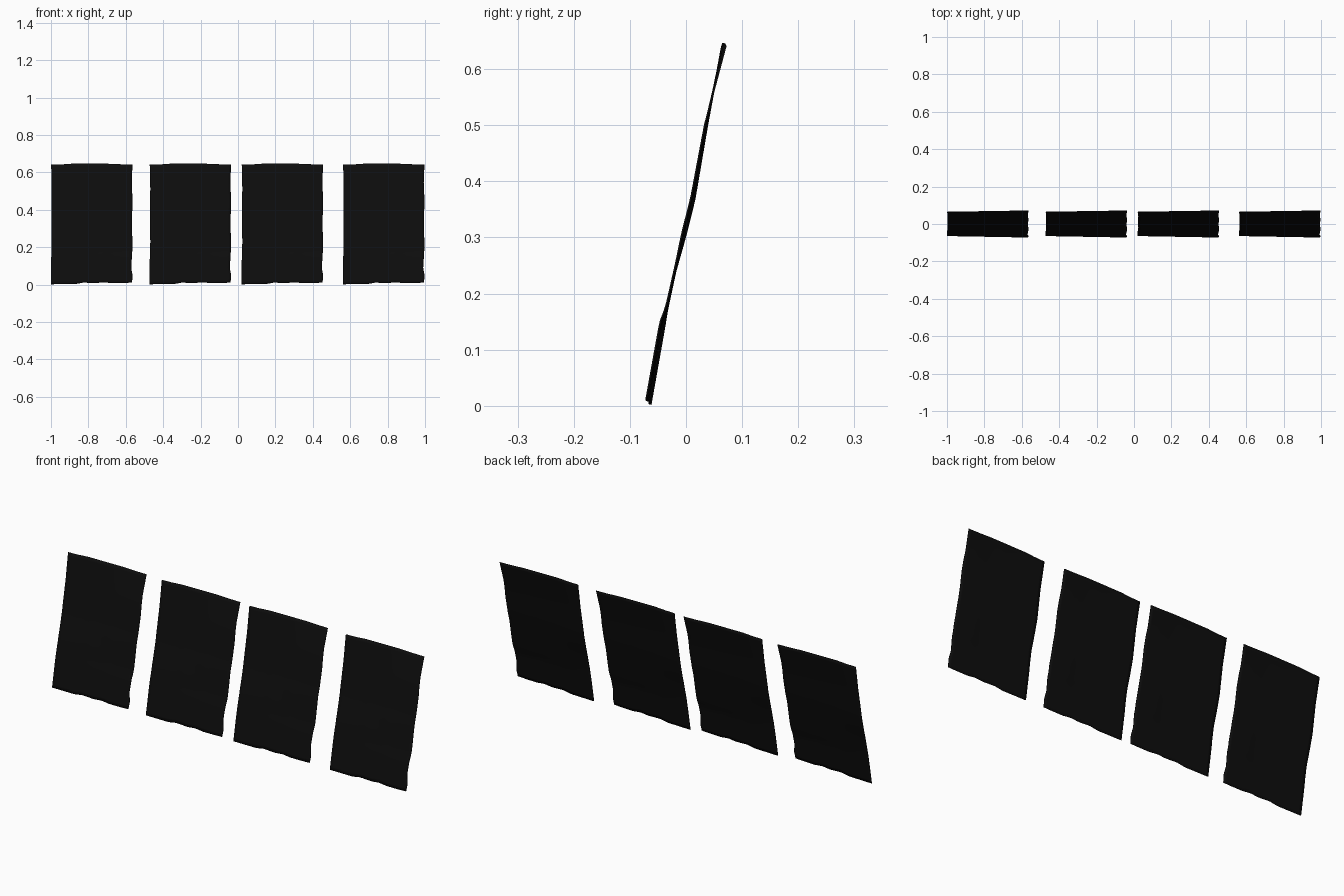
import bpy, bmesh

if "Cube" in bpy.data.objects:
    bpy.data.objects.remove(bpy.data.objects["Cube"])

black = bpy.data.materials.new("black_fabric")
black.diffuse_color = (0.004, 0.004, 0.004, 1)
black.use_nodes = True
black.node_tree.nodes["Principled BSDF"].inputs["Base Color"].default_value = black.diffuse_color

WIDTH = 0.437
NU, NV = 28, 40


def curve(points, t):
    """Piecewise linear lookup through (t, value) points."""
    for (a, va), (b, vb) in zip(points, points[1:]):
        if t <= b:
            return va + (vb - va) * (t - a) / (b - a)
    return points[-1][1]


# Uneven outline of one sheet
TOP = [(0, .641), (.12, .642), (.25, .646), (.7, .646), (.85, .643), (1, .642)]
BOTTOM = [(0, .002), (.3, .003), (.4, .011), (.55, .008), (.65, .013), (.75, .008), (.9, .009), (1, .011)]
LEFT = [(0, 0), (.2, .001), (.35, .004), (.6, .002), (.8, .004), (1, .001)]
RIGHT = [(0, -.004), (.06, 0), (.12, -.008), (.3, -.001), (.5, -.004), (.7, -.001), (.85, -.005), (1, -.001)]
# Depth of the left and right borders going up the lean
Y_LEFT = [(0, -.063), (.22, -.038), (.26, -.034), (.37, -.019), (.47, -.001), (.57, .015), (.78, .038), (1, .064)]
Y_RIGHT = [(0, -.071), (.22, -.046), (.26, -.036), (.37, -.020), (.47, -.007), (.57, .009), (.78, .034), (1, .071)]


def sheet(name, x0):
    bm = bmesh.new()
    rows = []
    for j in range(NV + 1):
        v = j / NV
        left, right = curve(LEFT, v), WIDTH + curve(RIGHT, v)
        row = []
        for i in range(NU + 1):
            u = i / NU
            z0, z1 = curve(BOTTOM, u), curve(TOP, u)
            x = x0 + left + (right - left) * u
            y = curve(Y_LEFT, v) * (1 - u) + curve(Y_RIGHT, v) * u
            row.append(bm.verts.new((x, y, z0 + (z1 - z0) * v)))
        rows.append(row)
    for a, b in zip(rows, rows[1:]):
        for i in range(NU):
            bm.faces.new((a[i], a[i + 1], b[i + 1], b[i]))
    mesh = bpy.data.meshes.new(name)
    bm.to_mesh(mesh)
    bm.free()
    mesh.materials.append(black)
    for p in mesh.polygons:
        p.use_smooth = True
    ob = bpy.data.objects.new(name, mesh)
    bpy.context.collection.objects.link(ob)
    # Thin cloth thickness
    solid = ob.modifiers.new("thickness", "SOLIDIFY")
    solid.thickness = 0.003
    solid.offset = 0
    bpy.context.view_layer.objects.active = ob
    ob.select_set(True)
    bpy.ops.object.shade_smooth_by_angle()
    ob.select_set(False)


# Four leaning sheets in a row
for n, x0 in enumerate((-1.0, -0.473, 0.019, 0.561), 1):
    sheet(f"leaning_panel_{n}", x0)
